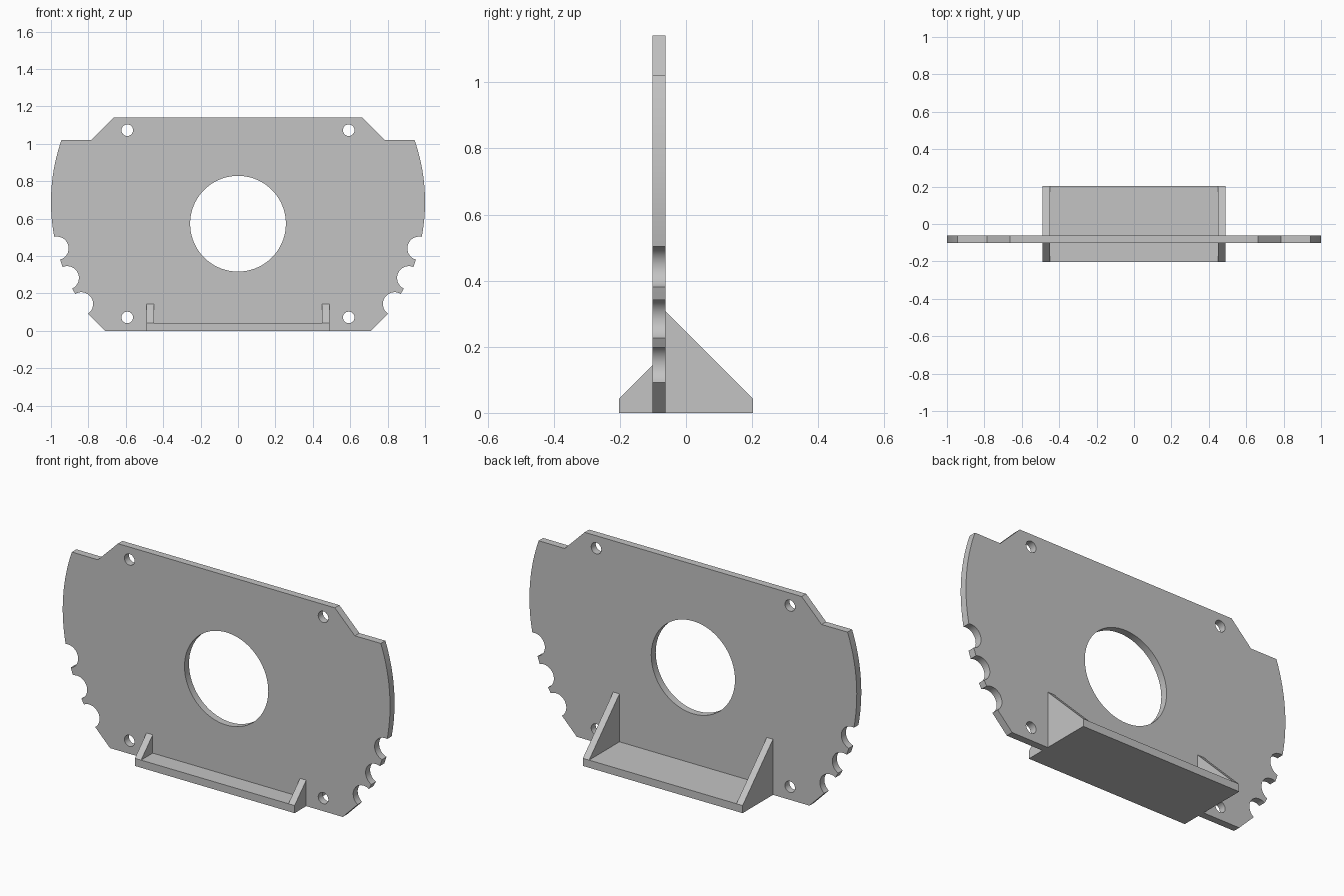
import bpy, bmesh
from math import sin, cos, radians, pi, hypot, atan2
from mathutils import Vector

cube = bpy.data.objects.get("Cube")
if cube:
    bpy.data.objects.remove(cube, do_unlink=True)

grey = bpy.data.materials.new("grey")
grey.use_nodes = True
colour = (0.55, 0.55, 0.55, 1)
grey.diffuse_color = colour
grey.node_tree.nodes["Principled BSDF"].inputs["Base Color"].default_value = colour


def extrude_profile(name, loops, place, depth):
    """Fill 2D loops (outline first, then holes) and extrude along depth."""
    bm = bmesh.new()
    edges = []
    for loop in loops:
        verts = [bm.verts.new(place(u, v)) for u, v in loop]
        edges += [bm.edges.new((a, b)) for a, b in zip(verts, verts[1:] + verts[:1])]
    bmesh.ops.triangle_fill(bm, edges=edges, use_beauty=True)
    cap = bmesh.ops.extrude_face_region(bm, geom=bm.faces[:], use_keep_orig=True)
    moved = [g for g in cap["geom"] if isinstance(g, bmesh.types.BMVert)]
    bmesh.ops.translate(bm, verts=moved, vec=Vector(depth))
    bmesh.ops.recalc_face_normals(bm, faces=bm.faces[:])
    mesh = bpy.data.meshes.new(name)
    bm.to_mesh(mesh)
    bm.free()
    mesh.materials.append(grey)
    obj = bpy.data.objects.new(name, mesh)
    bpy.context.collection.objects.link(obj)
    bpy.ops.object.select_all(action="DESELECT")
    obj.select_set(True)
    bpy.context.view_layer.objects.active = obj
    bpy.ops.object.shade_smooth_by_angle(angle=radians(25))
    return obj


def arc(cx, cz, r, start, end, n):
    return [(cx + r * cos(start + (end - start) * i / n),
             cz + r * sin(start + (end - start) * i / n)) for i in range(n + 1)]


def circle(cx, cz, r, n):
    return arc(cx, cz, r, 0, 2 * pi, n)[:-1]


# Plate outline: right half from top to bottom, then mirrored
RIM_Z, NOTCH_R = 0.69, 0.063
half = [(0.663, 1.142), (0.785, 1.02)]
half_step = 2 * atan2(NOTCH_R / 2, 1)          # rim angle spanned by half a notch
notches = [radians(a) for a in (-14.4, -24, -33.1)]
start = radians(19.3)
for a in notches:
    half += arc(0, RIM_Z, 1, start, a + half_step, 16 if start > 0 else 2)
    # Round bite centred on the rim, swept through the inward side
    cx, cz = cos(a), RIM_Z + sin(a)
    bite = arc(cx, cz, NOTCH_R, a + pi / 2 + half_step / 2,
               a + 3 * pi / 2 - half_step / 2, 20)
    half += bite[1:]
    start = a - half_step
half.append((0.711, 0))
outline = half + [(-x, z) for x, z in reversed(half)]

# Centre opening and four bolt holes
holes = [circle(0, 0.573, 0.256, 72)]
holes += [circle(sx * 0.592, z, 0.031, 24) for sx in (-1, 1) for z in (0.072, 1.073)]

FRONT, BACK = -0.1015, -0.062
extrude_profile("mounting_plate", [outline] + holes,
                lambda x, z: (x, FRONT, z), (0, BACK - FRONT, 0))

# Foot slab crossing under the plate
W, D, T, RIB = 0.488, 0.203, 0.042, 0.038
extrude_profile("foot_slab", [[(-D, 0), (D, 0), (D, T), (-D, T)]],
                lambda y, z: (-W, y, z), (2 * W, 0, 0))

# Triangular ribs at both ends, front and back
for side, x in (("right", -W), ("left", W - RIB)):
    for end, face, tip in (("front", FRONT, -D), ("back", BACK, D)):
        rise = abs(tip - face)
        extrude_profile(f"{side}_{end}_rib", [[(tip, T), (face, T), (face, T + rise)]],
                        lambda y, z: (x, y, z), (RIB, 0, 0))
